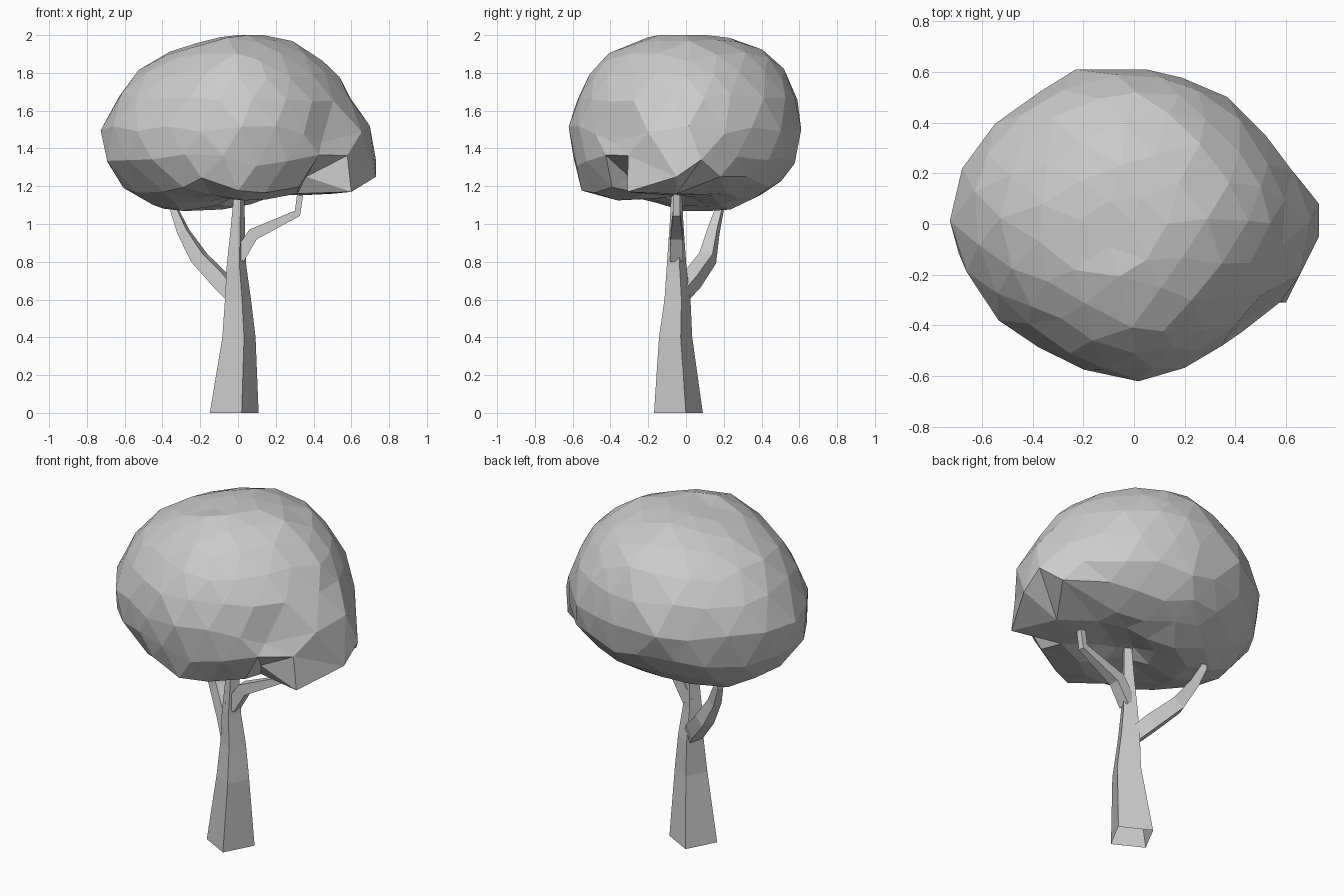
import bpy, bmesh, math, random
from mathutils import Vector

random.seed(4)
cube = bpy.data.objects.get("Cube")
if cube:
    bpy.data.objects.remove(cube, do_unlink=True)

# Single plain grey
grey = bpy.data.materials.new("plain_grey")
grey.use_nodes = True
tone = (0.6, 0.6, 0.6, 1)
grey.diffuse_color = tone
for node in grey.node_tree.nodes:
    if node.type == 'BSDF_PRINCIPLED':
        node.inputs["Base Color"].default_value = tone


def finish(bm, name):
    bmesh.ops.recalc_face_normals(bm, faces=bm.faces)
    mesh = bpy.data.meshes.new(name)
    bm.to_mesh(mesh)
    bm.free()
    mesh.materials.append(grey)
    obj = bpy.data.objects.new(name, mesh)
    bpy.context.collection.objects.link(obj)
    return obj


def limb(name, path, turn, level=False):
    """Four-sided tapering open tube; path holds (x, y, z, radius)."""
    bm = bmesh.new()
    pts = [Vector(p[:3]) for p in path]
    rings = []
    for i, (p, spec) in enumerate(zip(pts, path)):
        along = (pts[min(i + 1, len(pts) - 1)] - pts[max(i - 1, 0)]).normalized()
        if level:
            along = Vector((0, 0, 1))
        front = Vector((0, -1, 0))
        front = (front - along * front.dot(along)).normalized()
        side = along.cross(front)
        ring = []
        for k in range(4):
            a = math.radians(turn + 90 * k)
            ring.append(bm.verts.new(p + spec[3] * (front * math.cos(a) + side * math.sin(a))))
        rings.append(ring)
    for a, b in zip(rings, rings[1:]):
        for k in range(4):
            n = (k + 1) % 4
            bm.faces.new((a[k], a[n], b[n], b[k]))
    return finish(bm, name)


# Trunk and its two branches
limb("trunk", [(-.02, -.04, 0, .135), (.005, -.055, .4, .092), (0, -.045, .6, .072),
               (-.008, -.05, .78, .054), (0, -.05, 1, .038), (.008, -.05, 1.22, .026)], 17, True)
limb("right_side_branch", [(0, -.05, .82, .05), (.08, -.05, .945, .046),
                           (.315, -.05, 1.057, .027), (.335, -.05, 1.2, .024)], 45)
limb("left_side_branch", [(-.02, -.04, .62, .055), (-.09, .03, .7, .06), (-.205, .115, .82, .054),
                          (-.29, .145, .96, .038), (-.335, .175, 1.07, .027),
                          (-.33, .18, 1.17, .024)], 30)

# Crown radius by elevation, every fifteen degrees from -60 up, poles at the ends
CENTRE = Vector((0, 0, 1.5))
BOTTOM = .33
RIGHT = [.37, .47, .59, .65, .65, .61, .59, .565, .54, .52, .5]
LEFT = [.47, .56, .66, .735, .725, .665, .61, .557, .515, .49, .5]
FRONT = [.41, .51, .625, .625, .615, .605, .585, .567, .543, .515, .5]
BACK = [.47, .51, .56, .604, .61, .612, .602, .585, .54, .515, .5]


def reach(profile, elev):
    if elev < -60:
        return BOTTOM + (profile[0] - BOTTOM) * (elev + 90) / 30
    t = min((elev + 60) / 15, 9.999)
    i = int(t)
    return profile[i] + (profile[i + 1] - profile[i]) * (t - i)


# Broad lobes: direction, strength, tightness
LUMPS = [(Vector((-.25, .15, -.43)), .10, 14),
         (Vector((.13, -.28, -.37)), .08, 20),
         (Vector((.66, -.08, -.24)), .17, 12)]

# Corners of the side lobe, the hollow beside it and the lowest bulges
CORNERS = [(.6, -.31, 1.17), (.73, .08, 1.34), (.73, -.05, 1.25), (.65, .18, 1.25),
           (.36, -.3, 1.25), (.44, -.38, 1.43), (.5, -.05, 1.16), (.15, -.28, 1.13),
           (-.25, .14, 1.07), (-.23, .61, 1.5), (.05, .61, 1.5)]


def shape(d):
    elev = math.degrees(math.asin(max(-1, min(1, d.z))))
    az = math.atan2(d.y, d.x)
    a = reach(RIGHT if d.x > 0 else LEFT, elev)
    b = reach(BACK if d.y > 0 else FRONT, elev)
    r = 1 / math.sqrt((math.cos(az) / a) ** 2 + (math.sin(az) / b) ** 2)
    flat = (.02 if d.y > 0 else .06) * math.cos(math.radians(elev))
    r *= 1 - flat * abs(math.sin(2 * az))
    for axis, strength, tight in LUMPS:
        r *= 1 + strength * math.exp(tight * (d.dot(axis.normalized()) - 1))
    return r


# Faceted crown
bm = bmesh.new()
bmesh.ops.create_icosphere(bm, subdivisions=3, radius=1)
free = list(bm.verts)
for corner in CORNERS:
    aim = (Vector(corner) - CENTRE).normalized()
    v = max(free, key=lambda vert: vert.co.dot(aim))
    free.remove(v)
    v.co = corner
for v in free:
    d = v.co + Vector([random.uniform(-.04, .04) for _ in range(3)])
    d.normalize()
    v.co = CENTRE + d * shape(d) * random.uniform(1, 1.02)
    v.co.z = min(v.co.z, 2)
finish(bm, "crown")
